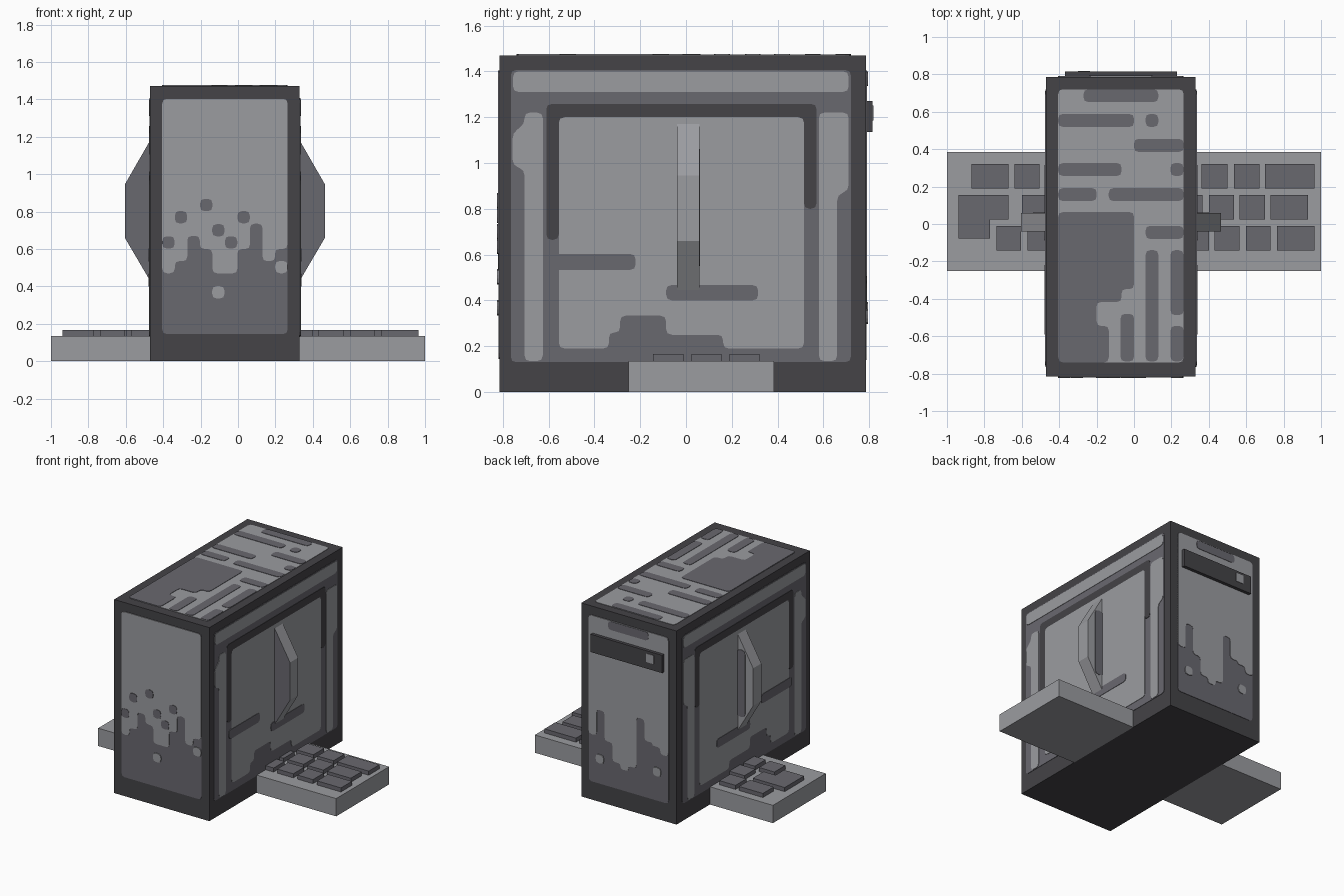
import bpy, bmesh
from mathutils import Vector

if "Cube" in bpy.data.objects:
    bpy.data.objects.remove(bpy.data.objects["Cube"])

def material(name, rgb):
    m = bpy.data.materials.new(name)
    m.diffuse_color = (*rgb, 1)
    m.use_nodes = True
    m.node_tree.nodes["Principled BSDF"].inputs["Base Color"].default_value = m.diffuse_color
    return m

MATS = [material("dark grey", (0.058, 0.056, 0.063)),
        material("mid grey", (0.141, 0.138, 0.159)),
        material("light grey", (0.328, 0.332, 0.352))]
DARK, MID, LIGHT = 0, 1, 2
X0, X1, Y0, Y1, H = -0.47, 0.33, -0.815, 0.785, 1.47

def finish(bm, name):
    bmesh.ops.recalc_face_normals(bm, faces=bm.faces)
    me = bpy.data.meshes.new(name)
    bm.to_mesh(me)
    bm.free()
    for m in MATS:
        me.materials.append(m)
    ob = bpy.data.objects.new(name, me)
    bpy.context.collection.objects.link(ob)
    return ob

def prism(bm, pts, to3, h0, h1, mat):
    """Closed prism from a 2D outline, placed by to3(u, v, height)."""
    lo = [bm.verts.new(to3(u, v, h0)) for u, v in pts]
    hi = [bm.verts.new(to3(u, v, h1)) for u, v in pts]
    faces = [bm.faces.new(lo[::-1]), bm.faces.new(hi)]
    n = len(pts)
    for i in range(n):
        j = (i + 1) % n
        faces.append(bm.faces.new((lo[i], lo[j], hi[j], hi[i])))
    for f in faces:
        f.material_index = mat
    return faces

def rect(a, b, c, d):
    return [(a, c), (b, c), (b, d), (a, d)]

def rounded(pts, r):
    ps = [Vector(p) for i, p in enumerate(pts) if (Vector(p) - Vector(pts[i - 1])).length > 1e-5]
    out = []
    for i, p in enumerate(ps):
        a, b = ps[i - 1] - p, ps[(i + 1) % len(ps)] - p
        d = min(r, 0.49 * a.length, 0.49 * b.length)
        a, b = p + a.normalized() * d, p + b.normalized() * d
        out += [a, a * 0.25 + p * 0.5 + b * 0.25, b]
    return [tuple(p) for p in out]

def steps(start, w, heights, top):
    """Area hanging from 'top' with a stepped lower edge."""
    pts = [(start, top)]
    for i, h in enumerate(heights):
        pts += [(start + i * w, h), (start + (i + 1) * w, h)]
    return pts + [(start + len(heights) * w, top)]

def painted(name, to3, patches, r=0.025):
    """Thin flat plates: (colour, layer, outline)."""
    bm = bmesh.new()
    for mat, layer, pts in patches:
        prism(bm, rounded(pts, r), to3, 0, 0.003 * layer, mat)
    return finish(bm, name)

def flat(x, y, h):
    return (x, y, h)

# main casing
bm = bmesh.new()
prism(bm, rect(X0, X1, Y0, Y1), flat, 0, H, DARK)
finish(bm, "casing")

# front panel with ragged paint edge
def spot(x, z, s=0.033):
    return rect(x - s, x + s, z - s, z + s)

W = 0.067
front = [(MID, 1, rect(-0.405, 0.265, 0.145, 1.403)),
         (LIGHT, 2, steps(-0.405, W, [0.47, 0.535, 0.67, 0.6, 0.47, 0.47, 0.6, 0.735, 0.535, 0.6], 1.403))]
for x, z in [(-0.372, 0.635), (-0.305, 0.77), (-0.17, 0.835), (-0.105, 0.7), (-0.037, 0.635), (0.03, 0.77)]:
    front.append((MID, 3, spot(x, z)))
for x, z in [(-0.105, 0.368), (0.232, 0.503)]:
    front.append((LIGHT, 3, spot(x, z)))
painted("front_panel", lambda u, v, h: (u, Y0 - h, v), front)

# back panel with ragged paint edge
back = [(MID, 1, rect(-0.405, 0.265, 0.14, 1.403)),
        (LIGHT, 2, steps(0.265, -W, [0.5, 0.7, 0.48, 0.34, 0.3, 0.34, 0.73, 0.57, 0.55, 0.5], 1.403)),
        (MID, 3, rect(-0.24, 0.1, 1.335, 1.4)),
        (LIGHT, 3, spot(0.17, 0.33)), (LIGHT, 3, spot(-0.31, 0.36))]
painted("back_panel", lambda u, v, h: (u, Y1 + h, v), back)

# top panel with streaks
top = [(LIGHT, 1, rect(-0.405, 0.265, -0.74, 0.72)),
       (MID, 2, [(-0.405, 0.064), (0, 0.064), (0, -0.348), (-0.067, -0.348), (-0.067, -0.417),
                 (-0.2, -0.417), (-0.2, -0.545), (-0.135, -0.545), (-0.135, -0.74), (-0.405, -0.74)])]
for a, b, c, d in [(-0.27, 0.13, 0.652, 0.72), (-0.405, 0, 0.519, 0.588), (0.062, 0.13, 0.519, 0.588),
                   (0, 0.265, 0.385, 0.455), (-0.405, -0.067, 0.257, 0.326), (0.195, 0.265, 0.257, 0.326),
                   (-0.405, -0.2, 0.123, 0.192), (-0.135, 0.265, 0.123, 0.192), (0.062, 0.265, -0.08, -0.01),
                   (-0.072, 0, -0.735, -0.48), (0.062, 0.13, -0.735, -0.14),
                   (0.195, 0.265, -0.487, -0.14), (0.195, 0.265, -0.735, -0.545)]:
    top.append((MID, 2, rect(a, b, c, d)))
painted("top_panel", lambda u, v, h: (u, v, H + h), top)

# side panels, mirrored
side = [(MID, 1, rect(-0.765, 0.72, 0.13, 1.406)),
        (LIGHT, 2, rect(-0.755, 0.71, 1.31, 1.4)),
        # worn vertical strips
        (LIGHT, 2, [(-0.705, 0.135), (-0.625, 0.135), (-0.625, 1.22), (-0.705, 1.22),
                    (-0.705, 1.17), (-0.757, 1.13), (-0.757, 0.99), (-0.705, 0.97)]),
        (LIGHT, 2, [(0.58, 0.135), (0.66, 0.135), (0.66, 0.86), (0.71, 0.88), (0.71, 1.22), (0.58, 1.22)]),
        # dark groove around the inner panel
        (DARK, 2, [(-0.61, 0.664), (-0.555, 0.664), (-0.555, 1.2), (0.515, 1.2), (0.515, 0.8),
                   (0.57, 0.8), (0.57, 1.258), (-0.61, 1.258)]),
        # inner panel
        (LIGHT, 2, [(-0.555, 1.2), (0.515, 1.2), (0.515, 0.19), (0.162, 0.19), (0.162, 0.25),
                    (-0.087, 0.25), (-0.087, 0.333), (-0.288, 0.333), (-0.288, 0.26),
                    (-0.336, 0.26), (-0.336, 0.19), (-0.555, 0.19)]),
        (MID, 3, rect(-0.59, -0.22, 0.533, 0.603)),
        (MID, 3, rect(-0.087, 0.315, 0.4, 0.467))]
for name, x, s in [("right", X1, 1), ("left", X0, -1)]:
    painted(name + "_side_panel", lambda u, v, h: (x + s * h, u, v), side)

    # bevelled side handle: front face mid, the rest light
    bm = bmesh.new()
    outline = [(0, 0.43), (0.135, 0.66), (0.135, 0.945), (0, 1.18)]
    place = lambda u, v, h: (x + s * u, h, v)
    fs = prism(bm, outline, place, -0.04, 0.058, LIGHT)
    fs[0].material_index = MID
    prism(bm, rounded(rect(0, 0.07, 0.55, 1.06), 0.03), place, 0.057, 0.061, MID)
    finish(bm, name + "_handle")

    # keyboard slab
    bm = bmesh.new()
    prism(bm, rect(x, s * 1.0, -0.25, 0.385), flat, 0, 0.135, LIGHT)
    finish(bm, name + "_keyboard")

# keys, by row
ROWS = [(0.19, 0.32), (0.025, 0.155), (-0.143, -0.012)]
KEYS = {"right": [[(0.36, 0.5), (0.535, 0.67), (0.7, 0.965)],
                  [(0.31, 0.365), (0.4, 0.535), (0.565, 0.7), (0.73, 0.93)],
                  [(0.31, 0.4), (0.43, 0.565), (0.6, 0.73), (0.765, 0.965)]],
        "left": [[(-0.87, -0.67), (-0.64, -0.505)],
                 [(-0.6, -0.46)],
                 [(-0.735, -0.605), (-0.57, -0.46)]]}
for name, rows in KEYS.items():
    bm = bmesh.new()
    for (c, d), row in zip(ROWS, rows):
        for a, b in row:
            prism(bm, rect(a, b, c, d), flat, 0.13, 0.166, MID)
    if name == "left":  # L-shaped key
        prism(bm, [(-0.938, -0.077), (-0.77, -0.077), (-0.77, 0.025), (-0.67, 0.025),
                   (-0.67, 0.155), (-0.938, 0.155)], flat, 0.13, 0.166, MID)
    finish(bm, name + "_keys")

# slot cover on the back with a small light
bm = bmesh.new()
prism(bm, rect(-0.37, 0.23, Y1, 0.815), flat, 1.135, 1.27, DARK)
prism(bm, rect(-0.3, -0.235, 1.185, 1.25), lambda u, v, h: (u, h, v), 0.814, 0.818, LIGHT)
finish(bm, "back_slot_cover")
